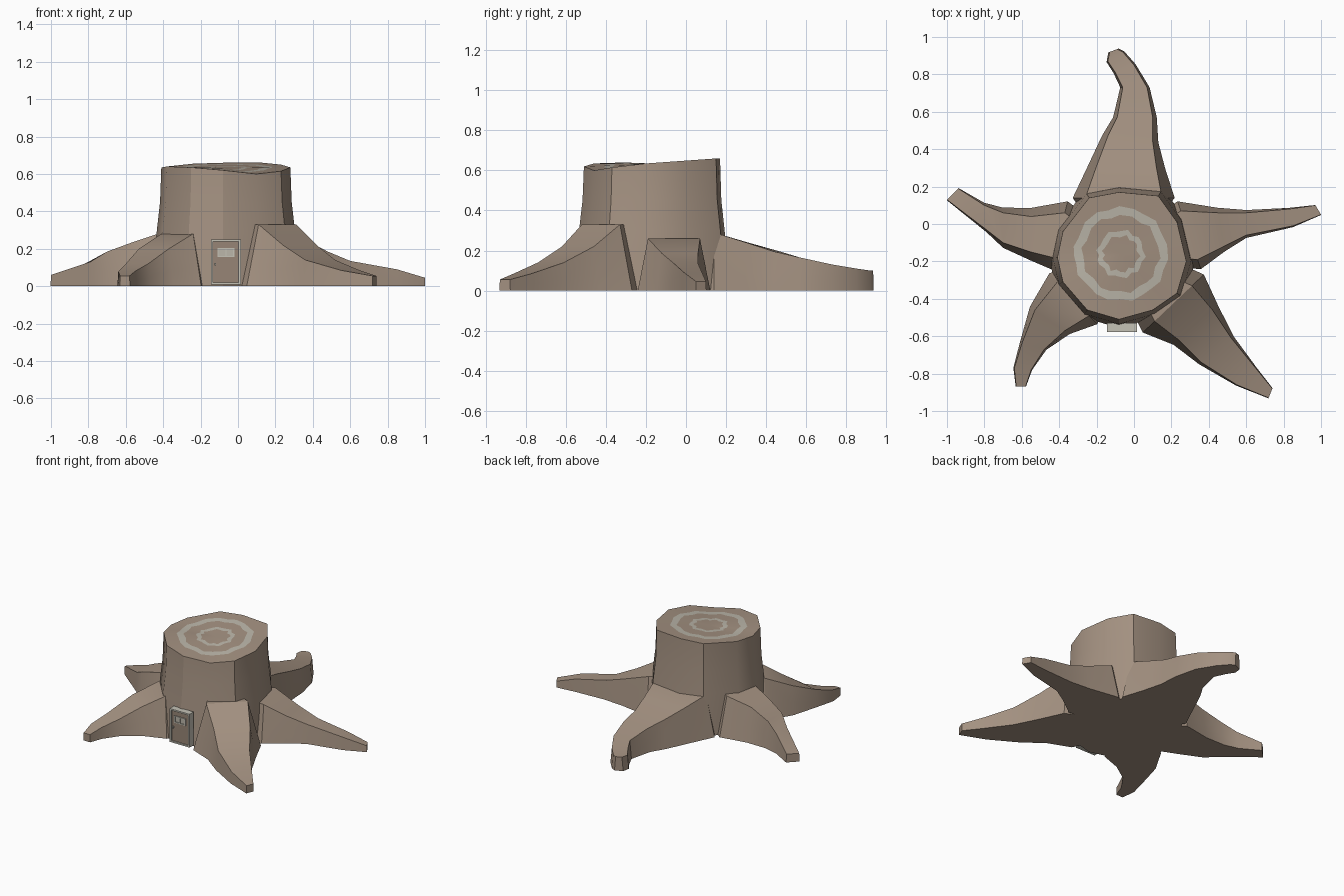
import bpy, bmesh, math
from mathutils import Vector

cube = bpy.data.objects.get("Cube")
if cube:
    bpy.data.objects.remove(cube, do_unlink=True)


def material(name, color):
    mat = bpy.data.materials.new(name)
    mat.use_nodes = True
    mat.diffuse_color = (*color, 1)
    mat.node_tree.nodes["Principled BSDF"].inputs["Base Color"].default_value = (*color, 1)
    return mat


bark = material("bark brown", (0.37, 0.285, 0.22))
pale = material("pale ring", (0.50, 0.47, 0.40))
trim = material("trim grey", (0.56, 0.54, 0.47))
panel = material("door brown", (0.31, 0.235, 0.18))


def finish(name, bm, mats, angle=30):
    bmesh.ops.recalc_face_normals(bm, faces=bm.faces)
    mesh = bpy.data.meshes.new(name)
    bm.to_mesh(mesh)
    bm.free()
    for mat in mats:
        mesh.materials.append(mat)
    obj = bpy.data.objects.new(name, mesh)
    bpy.context.collection.objects.link(obj)
    bpy.ops.object.select_all(action='DESELECT')
    obj.select_set(True)
    bpy.context.view_layer.objects.active = obj
    bpy.ops.object.shade_smooth_by_angle(angle=math.radians(angle))
    return obj


def bridge(bm, a, b, index=0):
    for i in range(len(a)):
        j = (i + 1) % len(a)
        bm.faces.new((a[i], a[j], b[j], b[i])).material_index = index


# Trunk: an uneven twelve-sided rim, flared towards the ground
center = Vector((-0.07, -0.16, 0))
rim = [Vector(p) for p in (
    (-0.24, 0.14, 0.655), (-0.08, 0.17, 0.66), (0.13, 0.15, 0.66), (0.23, 0.01, 0.65),
    (0.28, -0.2, 0.635), (0.23, -0.37, 0.615), (0.1, -0.46, 0.6), (-0.08, -0.51, 0.62),
    (-0.25, -0.46, 0.635), (-0.38, -0.31, 0.64), (-0.41, -0.18, 0.635), (-0.38, -0.04, 0.64))]


def rim_at(scale, z):
    out = []
    for p in rim:
        q = center + (p - center) * scale
        q.z = z
        out.append(q)
    return out


bm = bmesh.new()
levels = [rim, rim_at(1.02, 0.45), rim_at(1.07, 0.3), rim_at(1.13, 0)]
loops = [[bm.verts.new(p) for p in level] for level in levels]
for upper, lower in zip(loops, loops[1:]):
    bridge(bm, upper, lower)
bm.faces.new(loops[-1])
finish("trunk", bm, [bark])

# Cut top: concentric growth rings with wobbly edges
fine_rim = []
for p, q in zip(rim, rim[1:] + rim[:1]):
    fine_rim += [p, (p + q) / 2]
hub = center + Vector((0, 0, 0.632))
bm = bmesh.new()
loops = [[bm.verts.new(p) for p in fine_rim]]
for radius, wobble in ((0.25, 0.008), (0.205, 0.01), (0.125, 0.01), (0.095, 0.011)):
    loop = []
    for i, p in enumerate(fine_rim):
        flat = Vector((p.x - hub.x, p.y - hub.y, 0))
        r = radius + wobble * math.sin(i * 2.4 + radius * 9) 
        loop.append(bm.verts.new(hub + (p - hub) * (r / flat.length)))
    loops.append(loop)
for k in range(4):
    bridge(bm, loops[k], loops[k + 1], k % 2)
middle = bm.verts.new(hub)
for i, v in enumerate(loops[-1]):
    bm.faces.new((v, loops[-1][(i + 1) % len(fine_rim)], middle))
finish("cut_top", bm, [bark, pale])


# Roots: stations of two top edge points and a height, with flared walls
def root(name, stations):
    bm = bmesh.new()
    ax, ay, bx, by, z = stations[0]
    inner = ((ax + center.x) / 2, (ay + center.y) / 2,
             (bx + center.x) / 2, (by + center.y) / 2, z)
    sections = []
    for ax, ay, bx, by, z in [inner] + stations:
        a, b = Vector((ax, ay, 0)), Vector((bx, by, 0))
        out = (a - b).normalized() * 0.8 * z * z
        up = Vector((0, 0, z))
        half = Vector((0, 0, z * 0.4))
        points = (a + up, a + out * 0.6 + half, a + out, b - out, b - out * 0.6 + half, b + up)
        sections.append([bm.verts.new(p) for p in points])
    for s, t in zip(sections, sections[1:]):
        bridge(bm, s, t)
    bm.faces.new(sections[0])
    bm.faces.new(sections[-1])
    finish(name, bm, [bark])


root("back_root", [
    (-0.26, 0.14, 0.15, 0.14, 0.29), (-0.2, 0.31, 0.12, 0.3, 0.24),
    (-0.14, 0.47, 0.1, 0.44, 0.195), (-0.09, 0.57, 0.1, 0.57, 0.165),
    (-0.06, 0.73, 0.07, 0.73, 0.13), (-0.1, 0.81, 0.0, 0.85, 0.11),
    (-0.14, 0.87, -0.06, 0.92, 0.1), (-0.13, 0.92, -0.09, 0.935, 0.1)])
root("right_root", [
    (-0.37, 0.06, -0.43, -0.18, 0.28), (-0.55, 0.04, -0.55, -0.15, 0.24),
    (-0.7, 0.06, -0.7, -0.1, 0.185), (-0.8, 0.1, -0.79, -0.03, 0.13),
    (-0.94, 0.19, -1.0, 0.13, 0.06)])
root("left_root", [
    (0.25, 0.07, 0.34, -0.19, 0.26), (0.45, 0.06, 0.48, -0.12, 0.185),
    (0.6, 0.06, 0.6, -0.06, 0.135), (0.83, 0.08, 0.85, -0.01, 0.09),
    (0.97, 0.1, 1.0, 0.05, 0.045)])
root("front_left_root", [
    (0.31, -0.33, 0.11, -0.52, 0.33), (0.42, -0.46, 0.24, -0.62, 0.22),
    (0.52, -0.61, 0.36, -0.74, 0.14), (0.65, -0.77, 0.55, -0.86, 0.085),
    (0.74, -0.88, 0.72, -0.93, 0.055)])
root("front_right_root", [
    (-0.41, -0.31, -0.24, -0.49, 0.28), (-0.53, -0.46, -0.37, -0.57, 0.2),
    (-0.6, -0.64, -0.48, -0.67, 0.12), (-0.64, -0.77, -0.55, -0.78, 0.08),
    (-0.63, -0.87, -0.58, -0.87, 0.055)])


# Door: slab, frame and a small divided window
def box(bm, x0, x1, z0, z1, front, back=-0.53):
    corners = ((x0, z0), (x1, z0), (x1, z1), (x0, z1))
    a = [bm.verts.new((x, front, z)) for x, z in corners]
    b = [bm.verts.new((x, back, z)) for x, z in corners]
    bridge(bm, a, b)
    bm.faces.new(a)
    bm.faces.new(b)


def frame(bm, x0, x1, z0, z1, width, front):
    box(bm, x0, x0 + width, z0, z1, front)
    box(bm, x1 - width, x1, z0, z1, front)
    for z in (z0, z1 - width):
        box(bm, x0 + width, x1 - width, z, z + width, front)


bm = bmesh.new()
box(bm, -0.14, 0.01, 0.01, 0.245, -0.568)
finish("door", bm, [panel])

bm = bmesh.new()
frame(bm, -0.145, 0.015, 0.008, 0.25, 0.011, -0.577)
finish("door_frame", bm, [trim])

bm = bmesh.new()
frame(bm, -0.11, -0.02, 0.155, 0.205, 0.007, -0.575)
box(bm, -0.068, -0.062, 0.162, 0.198, -0.574)
finish("window_frame", bm, [trim])

bm = bmesh.new()
box(bm, -0.103, -0.027, 0.162, 0.198, -0.57)
finish("window_panes", bm, [pale])

bm = bmesh.new()
box(bm, -0.126, -0.118, 0.11, 0.125, -0.578)
finish("door_handle", bm, [trim])
